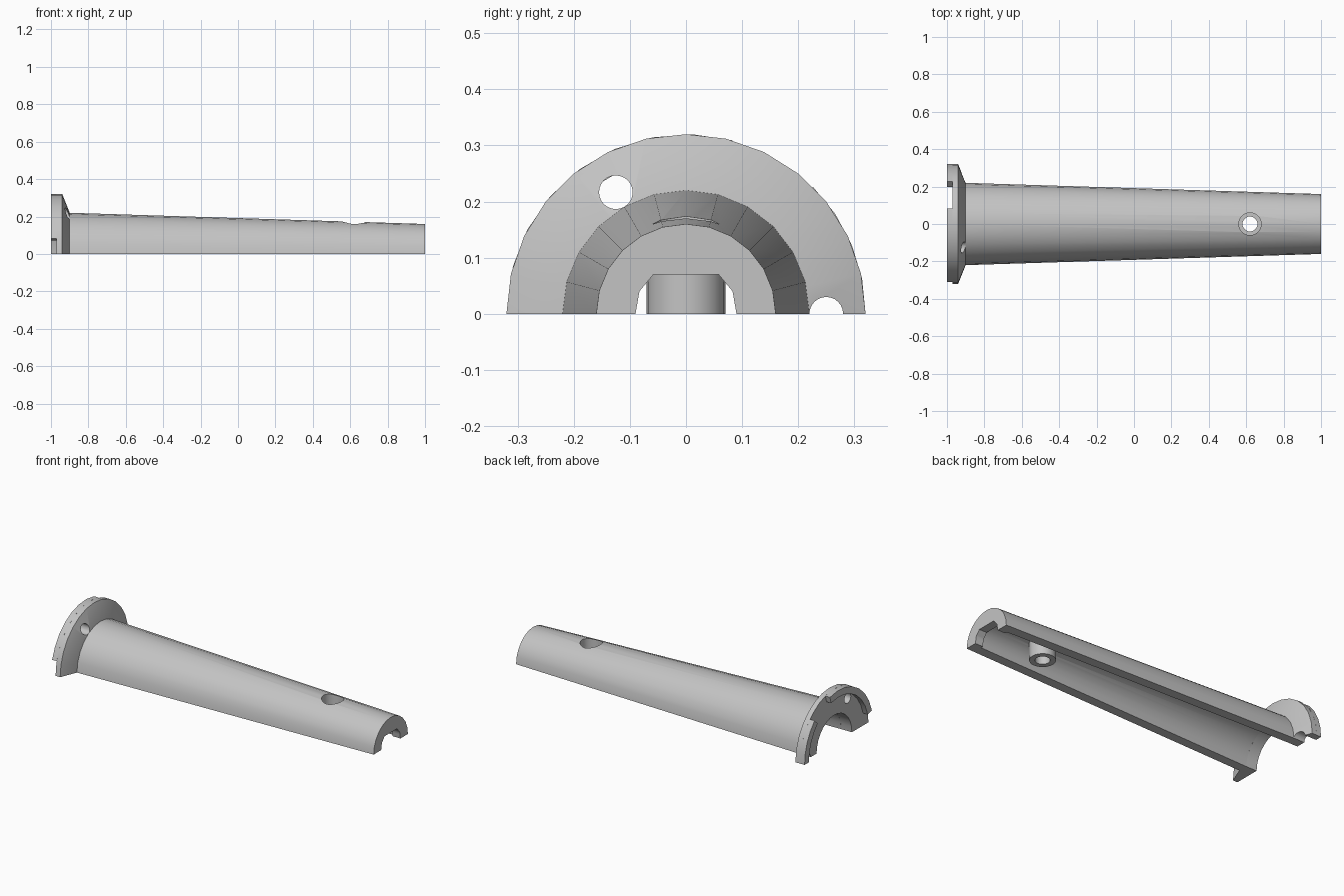
import bpy, bmesh
from math import sin, cos, radians, pi
from mathutils import Matrix

cube = bpy.data.objects.get("Cube")
if cube:
    bpy.data.objects.remove(cube, do_unlink=True)

grey = bpy.data.materials.new("plain grey")
grey.use_nodes = True
GREY = (0.55, 0.55, 0.55, 1)
grey.diffuse_color = GREY
grey.node_tree.nodes["Principled BSDF"].inputs["Base Color"].default_value = GREY


def finish(name, bm):
    bmesh.ops.recalc_face_normals(bm, faces=bm.faces)
    mesh = bpy.data.meshes.new(name)
    bm.to_mesh(mesh)
    bm.free()
    mesh.materials.append(grey)
    obj = bpy.data.objects.new(name, mesh)
    bpy.context.collection.objects.link(obj)
    return obj


def lathe(name, profile, steps, start=0, end=180):
    """Sweep a closed (x, radius) profile around the x axis and cap the ends."""
    bm = bmesh.new()
    rings = []
    for i in range(steps + 1):
        a = radians(start + (end - start) * i / steps)
        rings.append([bm.verts.new((x, r * cos(a), r * sin(a))) for x, r in profile])
    n = len(profile)
    for a, b in zip(rings, rings[1:]):
        for j in range(n):
            k = (j + 1) % n
            bm.faces.new((a[j], a[k], b[k], b[j]))
    bm.faces.new(rings[0])
    bm.faces.new(rings[-1])
    return finish(name, bm)


def prism(name, outline, x0, x1):
    """Extrude a (y, z) outline along x."""
    bm = bmesh.new()
    face = bm.faces.new([bm.verts.new((x0, y, z)) for y, z in outline])
    out = bmesh.ops.extrude_face_region(bm, geom=[face])
    verts = [v for v in out["geom"] if isinstance(v, bmesh.types.BMVert)]
    bmesh.ops.translate(bm, verts=verts, vec=(x1 - x0, 0, 0))
    return finish(name, bm)


def circle(y, z, r, sides=24):
    return [(y + r * cos(2 * pi * i / sides), z + r * sin(2 * pi * i / sides))
            for i in range(sides)]


def cut(obj, cutter):
    cutter.hide_render = True
    mod = obj.modifiers.new("cut", 'BOOLEAN')
    mod.operation = 'DIFFERENCE'
    mod.solver = 'EXACT'
    mod.object = cutter
    bpy.context.view_layer.objects.active = obj
    bpy.ops.object.modifier_apply(modifier=mod.name)
    bpy.data.objects.remove(cutter, do_unlink=True)


def smooth(obj):
    bpy.ops.object.select_all(action='DESELECT')
    obj.select_set(True)
    bpy.context.view_layer.objects.active = obj
    bpy.ops.object.shade_smooth_by_angle(angle=radians(30))


SCREW_X, FLOOR_Z = 0.62, 0.06

# Tapered half tube with an end wall
body = lathe("tapered_half_tube",
             [(-0.9, 0.165), (-0.9, 0.22), (1, 0.16), (1, 0.03), (0.95, 0.03), (0.95, 0.105)], 12)

# Flat-topped opening in the end wall
half = [(0.09, -0.05), (0.09, 0), (0.083, 0.04), (0.058, 0.07)]
cut(body, prism("opening_cutter", half + [(-y, z) for y, z in reversed(half)], 0.9, 1.1))

# Screw head well through the top of the tube
well = prism("well_cutter", circle(0, 0, 0.06), 0, 0.4)
well.data.transform(Matrix.Translation((SCREW_X, 0, 0.05)) @ Matrix.Rotation(-pi / 2, 4, 'Y'))
cut(body, well)

# Screw post: stepped tube hanging inside the shell
post = lathe("screw_post", [(0, 0.04), (0, 0.07), (0.125, 0.07), (0.125, 0.06),
                            (FLOOR_Z, 0.06), (FLOOR_Z, 0.04)], 24, 0, 360)
bm = bmesh.new()
bm.from_mesh(post.data)
caps = [f for f in bm.faces if len(f.verts) == 6]
bmesh.ops.delete(bm, geom=caps, context='FACES_ONLY')
bmesh.ops.remove_doubles(bm, verts=bm.verts, dist=0.0001)
bmesh.ops.recalc_face_normals(bm, faces=bm.faces)
bm.to_mesh(post.data)
bm.free()
post.data.transform(Matrix.Translation((SCREW_X, 0, 0)) @ Matrix.Rotation(-pi / 2, 4, 'Y'))

# Flange plate with a conical shoulder and two bolt holes
flange = lathe("flange", [(-0.97, 0.165), (-0.97, 0.32), (-0.94, 0.32),
                          (-0.9, 0.22), (-0.9, 0.165)], 14)
for angle in (0, 120):
    a = radians(angle)
    cut(flange, prism("bolt_cutter", circle(0.25 * cos(a), 0.25 * sin(a), 0.03), -1.1, -0.8))

# Raised rim lip, broken by two notches
lip = [(-1, 0.28), (-1, 0.32), (-0.97, 0.32), (-0.97, 0.28)]
parts = [body, post, flange,
         lathe("rim_lip_side", lip, 4, 0, 45),
         lathe("rim_lip_top", lip, 7, 75, 165)]
for part in parts:
    smooth(part)
